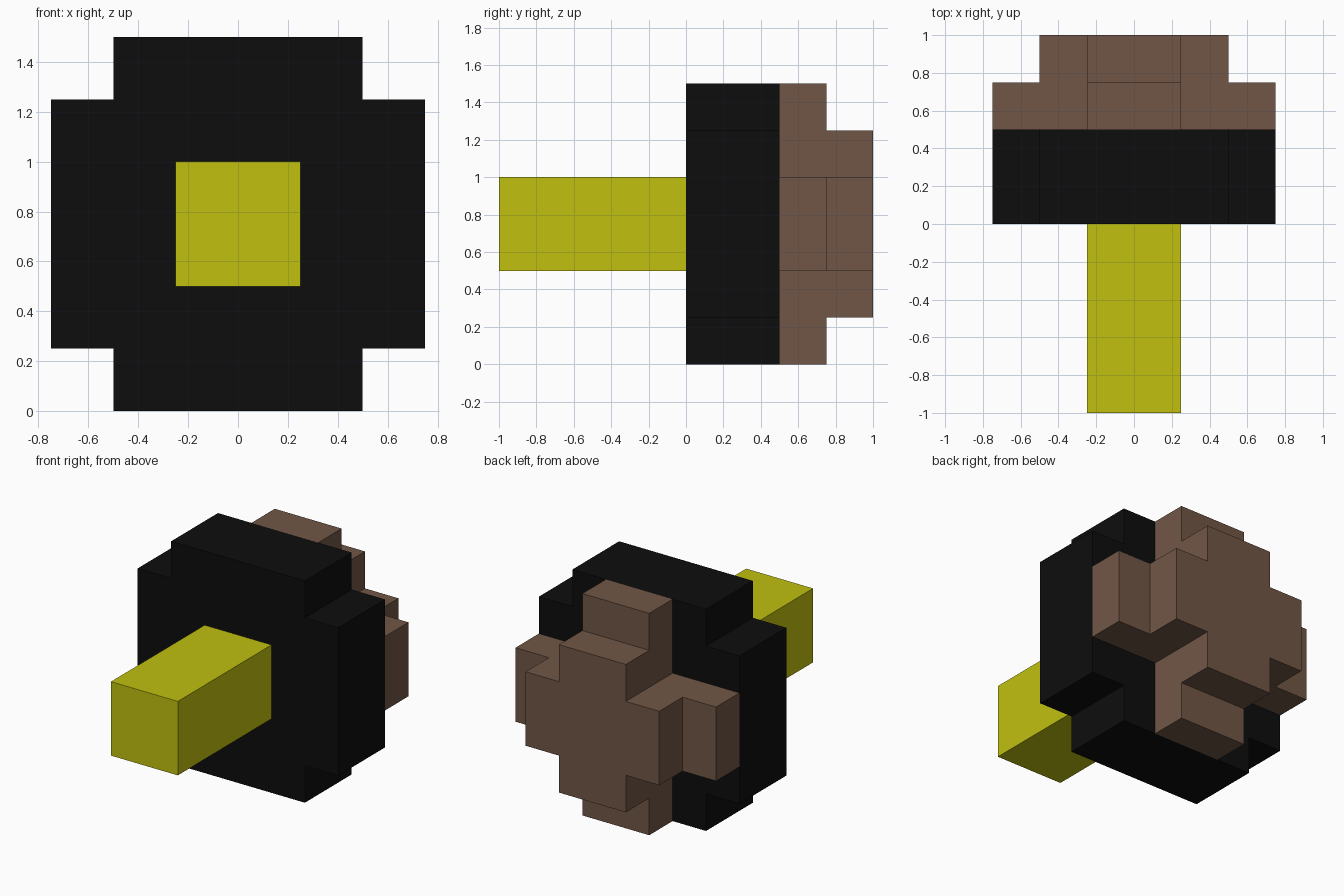
import bpy
import bmesh
from math import pi
from mathutils import Matrix, Vector

cube = bpy.data.objects.get("Cube")
if cube:
    bpy.data.objects.remove(cube, do_unlink=True)

MID = 0.75  # height of the central axis


def make_material(name, rgb):
    mat = bpy.data.materials.new(name)
    mat.use_nodes = True
    colour = (*rgb, 1.0)
    mat.diffuse_color = colour
    mat.node_tree.nodes["Principled BSDF"].inputs["Base Color"].default_value = colour
    return mat


def add_prism(bm, profile, direction):
    """Extrude a flat polygon along a direction into a closed prism."""
    face = bm.faces.new([bm.verts.new(p) for p in profile])
    ext = bmesh.ops.extrude_face_region(bm, geom=[face], use_keep_orig=True)
    verts = [g for g in ext["geom"] if isinstance(g, bmesh.types.BMVert)]
    bmesh.ops.translate(bm, verts=verts, vec=direction)
    return list(face.verts) + verts


def finish(bm, name, mat):
    bmesh.ops.remove_doubles(bm, verts=bm.verts, dist=1e-4)
    bmesh.ops.recalc_face_normals(bm, faces=bm.faces)
    mesh = bpy.data.meshes.new(name)
    bm.to_mesh(mesh)
    bm.free()
    mesh.materials.append(mat)
    obj = bpy.data.objects.new(name, mesh)
    obj.location.z = MID
    bpy.context.collection.objects.link(obj)
    return obj


yellow = make_material("yellow", (0.53, 0.53, 0.005))
black = make_material("black", (0.004, 0.004, 0.004))
brown = make_material("brown", (0.165, 0.094, 0.062))

# Square stem reaching out to the front
bm = bmesh.new()
square = [(x, -1, z) for x, z in ((-.25, -.25), (.25, -.25), (.25, .25), (-.25, .25))]
add_prism(bm, square, Vector((0, 1, 0)))
finish(bm, "stem", yellow)

# Thick plate with notched corners
bm = bmesh.new()
corner = [(.75, .5), (.5, .5), (.5, .75)]
outline = []
for _ in range(4):
    outline += [(x, 0, z) for x, z in corner]
    corner = [(-z, x) for x, z in corner]
add_prism(bm, outline, Vector((0, .5, 0)))
finish(bm, "notched_plate", black)

# Stepped cross on the back: four stepped arms around a square core
bm = bmesh.new()
step = [(.25, .5), (.75, .5), (.75, .75), (.5, .75), (.5, 1), (.25, 1)]
for i in range(4):
    verts = add_prism(bm, [(r, y, -.25) for r, y in step], Vector((0, 0, .5)))
    bmesh.ops.rotate(bm, verts=verts, cent=(0, 0, 0), matrix=Matrix.Rotation(i * pi / 2, 3, 'Y'))
# Open the arms towards the core, then close the core's front and back
inner = [f for f in bm.faces
         if all(abs(v.co.x) < .26 and abs(v.co.z) < .26 for v in f.verts)]
bmesh.ops.delete(bm, geom=inner, context='FACES')
for y in (.5, 1):
    bm.faces.new([bm.verts.new((x, y, z)) for x, _, z in square])
finish(bm, "stepped_cross", brown)
